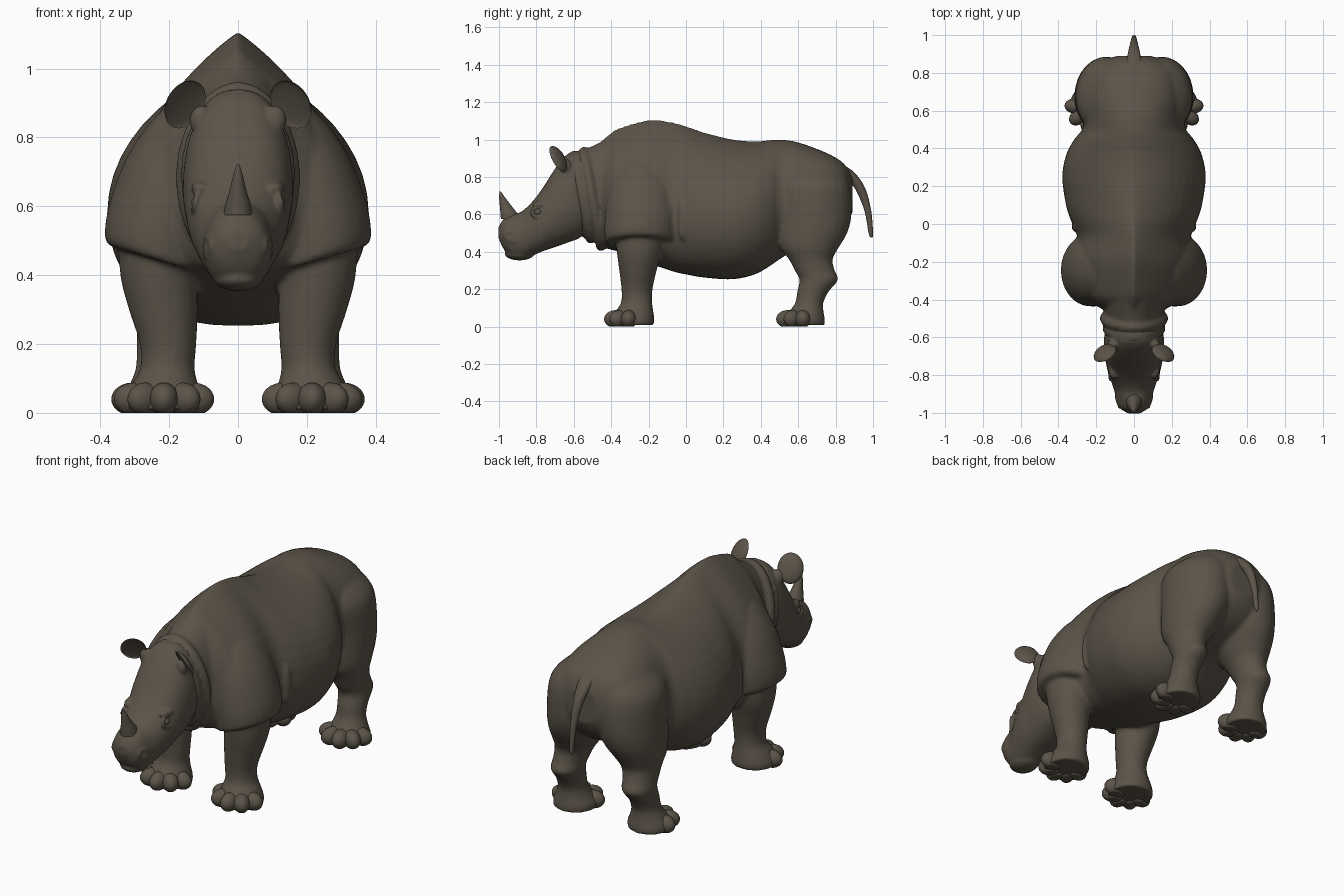
import bpy
import bmesh
from math import sin, cos, pi, radians, copysign
from mathutils import Matrix, Vector

cube = bpy.data.objects.get("Cube")
if cube:
    bpy.data.objects.remove(cube, do_unlink=True)

hide = bpy.data.materials.new("grey brown hide")
hide.use_nodes = True
HIDE_COLOUR = (0.105, 0.088, 0.066, 1)
hide.diffuse_color = HIDE_COLOUR
shader = hide.node_tree.nodes["Principled BSDF"]
shader.inputs["Base Color"].default_value = HIDE_COLOUR
shader.inputs["Roughness"].default_value = 0.8
SIDES = (1, -1)


def finish(bm, name, voxel=0, smoothing=4):
    """Turn a bmesh into an object; voxel blends overlapping forms into one skin."""
    bmesh.ops.recalc_face_normals(bm, faces=bm.faces)
    mesh = bpy.data.meshes.new(name)
    bm.to_mesh(mesh)
    bm.free()
    mesh.materials.append(hide)
    mesh.shade_smooth()
    mesh.set_sharp_from_angle(angle=radians(50))
    obj = bpy.data.objects.new(name, mesh)
    bpy.context.collection.objects.link(obj)
    if voxel:
        remesh = obj.modifiers.new("Blend forms", 'REMESH')
        remesh.mode = 'VOXEL'
        remesh.voxel_size = voxel
        remesh.use_smooth_shade = True
        relax = obj.modifiers.new("Soften", 'SMOOTH')
        relax.factor = 0.5
        relax.iterations = smoothing
    return obj


def spline(stations, steps=4):
    """Smoothly interpolate rows of numbers."""
    rows = [Vector(s) for s in stations]
    last = len(rows) - 1
    out = []
    for i in range(last):
        a, b, c, d = rows[max(i - 1, 0)], rows[i], rows[i + 1], rows[min(i + 2, last)]
        for k in range(steps):
            t = k / steps
            out.append(b + (c - a) * (t / 2) + (a * 2 - b * 5 + c * 4 - d) * (t * t / 2)
                       + (b * 3 - a - c * 3 + d) * (t ** 3 / 2))
    return out + [rows[-1]]


def skin(bm, rings, closed=False):
    """Bridge consecutive rings of points with quads."""
    loops = [[bm.verts.new(p) for p in ring] for ring in rings]
    n = len(loops[0])
    pairs = list(zip(loops, loops[1:]))
    if closed:
        pairs.append((loops[-1], loops[0]))
    else:
        bm.faces.new(loops[0])
        bm.faces.new(loops[-1])
    for a, b in pairs:
        for i in range(n):
            j = (i + 1) % n
            bm.faces.new((a[i], a[j], b[j], b[i]))


def trunk(bm, stations, n=48):
    """Loft along y; rows are y, bottom, top, half width, widest height, peak."""
    rings = []
    for y, low, top, half, mid, peak in spline(stations):
        ring = []
        for i in range(n):
            c, s = cos(2 * pi * i / n), sin(2 * pi * i / n)
            x = half * copysign(abs(c) ** (peak if s > 0 else 0.8), c)
            ring.append((x, y, mid + s * (top - mid if s > 0 else mid - low)))
        rings.append(ring)
    skin(bm, rings)


def column(bm, stations, side=1, slope=0, n=28):
    """Loft along z; rows are z, centre x, centre y, x radius, y radius."""
    rings = []
    for z, cx, cy, rx, ry in spline(stations):
        angles = [2 * pi * i / n for i in range(n)]
        rings.append([(side * (cx + rx * cos(a)), cy + ry * sin(a),
                       z + slope * (rx * cos(a) - rx)) for a in angles])
    skin(bm, rings)


def loop(bm, centre, u, v, r, n=48, m=10):
    """Closed tube round an ellipse spanned by u and v."""
    centre, u, v = Vector(centre), Vector(u), Vector(v)
    normal = u.cross(v).normalized()
    rings = []
    for i in range(n):
        a = 2 * pi * i / n
        d = u * cos(a) + v * sin(a)
        rings.append([centre + d + d.normalized() * r * cos(2 * pi * k / m)
                      + normal * r * sin(2 * pi * k / m) for k in range(m)])
    skin(bm, rings, closed=True)


def ball(bm, centre, size, turn=Matrix()):
    matrix = Matrix.Translation(centre) @ turn @ Matrix.Diagonal((*size, 1))
    return bmesh.ops.create_uvsphere(bm, u_segments=24, v_segments=16,
                                     radius=1, matrix=matrix)["verts"]


# Body: barrel with a peaked hump, neck, shoulders, haunches and legs
body = bmesh.new()
trunk(body, [
    (-.47, .48, .97, .13, .65, 1.3), (-.42, .42, 1.02, .22, .62, 1.7),
    (-.36, .40, 1.06, .285, .6, 1.9), (-.2, .34, 1.105, .325, .58, 1.9),
    (-.07, .295, 1.092, .3, .58, 1.8), (.02, .275, 1.065, .335, .58, 1.7),
    (.1, .262, 1.037, .36, .58, 1.6), (.25, .253, 1.0, .38, .58, 1.35),
    (.37, .28, .99, .358, .6, 1.2), (.45, .325, .997, .315, .62, 1.1),
    (.5, .36, .999, .275, .64, 1.05), (.57, .4, .992, .265, .66, 1),
    (.66, .43, .965, .27, .68, .95), (.78, .48, .915, .25, .69, .85),
    (.85, .54, .865, .19, .7, .85), (.89, .61, .8, .09, .7, .9)])
trunk(body, [(-.38, .42, 1.03, .18, .66, 1.1), (-.5, .46, .965, .15, .68, 1),
             (-.6, .5, .93, .13, .7, 1)])
CAPE = [(.92, .1, -.24, .06, .09), (.86, .14, -.24, .1, .145), (.75, .185, -.24, .134, .182),
        (.62, .22, -.24, .15, .195), (.53, .235, -.245, .152, .19),
        (.49, .232, -.245, .146, .18), (.475, .225, -.245, .11, .14)]
FRONT_LEG = [(.54, .23, -.25, .12, .13), (.4, .23, -.25, .112, .12), (.3, .217, -.257, .1, .1),
             (.2, .203, -.262, .082, .083), (.13, .205, -.264, .079, .083),
             (.085, .212, -.275, .096, .1), (.04, .215, -.285, .116, .116),
             (.008, .215, -.288, .117, .117)]
HIND_LEG = [(.88, .09, .65, .07, .11), (.83, .12, .66, .12, .175), (.75, .138, .67, .163, .207),
            (.6, .148, .68, .165, .205), (.5, .165, .672, .15, .19), (.42, .185, .66, .125, .155),
            (.36, .2, .667, .098, .117), (.3, .21, .688, .083, .107), (.25, .215, .71, .08, .103),
            (.19, .22, .68, .074, .085), (.13, .222, .66, .075, .075),
            (.085, .224, .645, .09, .09), (.04, .225, .63, .113, .112),
            (.008, .225, .63, .112, .112)]
for side in SIDES:
    column(body, CAPE, side, slope=0.3)
    column(body, FRONT_LEG, side)
    column(body, HIND_LEG, side)
    # Loose skin behind the elbow
    ball(body, (side * .305, -.02, .57), (.025, .022, .11))
# Neck folds hang as tilted collars
for top_y, top_z, low_y, low_z, half in ((-.6, .915, -.51, .47, .14),
                                         (-.545, .935, -.455, .43, .155)):
    top, low = Vector((0, top_y, top_z)), Vector((0, low_y, low_z))
    loop(body, (top + low) / 2, (half, 0, 0), (top - low) / 2, .027)
finish(body, "body", voxel=.01, smoothing=5)

# Head: tapering skull with lips, brows, eyelids, nostril rims and ear roots
head = bmesh.new()
trunk(head, [
    (-.5, .55, .92, .12, .72, .9), (-.56, .48, .94, .15, .68, .85),
    (-.63, .45, .925, .16, .65, .8), (-.70, .425, .845, .154, .61, .8),
    (-.76, .405, .75, .144, .56, .8), (-.82, .38, .67, .126, .53, .8),
    (-.88, .36, .615, .105, .49, .8), (-.93, .37, .6, .095, .48, .85),
    (-.975, .415, .575, .075, .49, .9), (-1.003, .475, .53, .03, .5, 1)])
ball(head, (0, -.91, .46), (.102, .084, .045))
ball(head, (0, -.89, .39), (.072, .08, .036))
for side in SIDES:
    ball(head, (side * .106, -.765, .652), (.03, .055, .022))
    ball(head, (side * .108, -.64, .85), (.033, .03, .045))
    loop(head, (side * .124, -.79, .612), (0, .035, 0), (side * -.006, 0, .026), .009, 24)
    loop(head, (side * .086, -.945, .488), (side * .008, .024, 0), (0, 0, .02), .008, 24)
finish(head, "head", voxel=.007, smoothing=4)

# Eyes
eyes = bmesh.new()
for side in SIDES:
    ball(eyes, (side * .114, -.79, .612), (.022, .024, .02))
finish(eyes, "eyes")

# Horn on the nose
horn = bmesh.new()
column(horn, [(.575, 0, -.94, .042, .05), (.605, 0, -.947, .037, .045),
              (.64, 0, -.962, .026, .033), (.69, 0, -.983, .014, .016),
              (.722, 0, -.993, .004, .004)])
finish(horn, "horn")

# Ears: flattened balls with the front pushed in to make a cup
ears = bmesh.new()
for side in SIDES:
    turn = Matrix.Rotation(radians(-30 * side), 4, 'Z') @ Matrix.Rotation(radians(28), 4, 'X')
    place = Matrix.Translation((side * .153, -.685, .895)) @ turn
    to_local = place.inverted()
    for v in ball(ears, place.translation, (.065, .028, .078), turn):
        p = to_local @ v.co
        if p.y < 0:
            p.y *= -.35
            v.co = place @ p
finish(ears, "ears")

# Tail
tail = bmesh.new()
column(tail, [(.86, 0, .82, .04, .03), (.82, 0, .87, .038, .034), (.74, 0, .93, .026, .028),
              (.62, 0, .972, .016, .018), (.5, 0, .988, .011, .012), (.475, 0, .993, .003, .004)])
finish(tail, "tail")

# Toes fan round the front of each foot, flattened on the ground
for name, cx, cy, reach, spread in (("front_toes", .215, -.29, .085, 0),
                                    ("hind_toes", .225, .622, .08, 12)):
    toes = bmesh.new()
    for side in SIDES:
        for degrees in (-80, -40, 0, 40, 80):
            a = radians(degrees + spread)
            spot = (side * (cx + reach * sin(a)), cy - reach * cos(a), .04)
            for v in ball(toes, spot, (.042, .063, .048), Matrix.Rotation(side * a, 4, 'Z')):
                v.co.z = max(v.co.z, 0)
    finish(toes, name)
